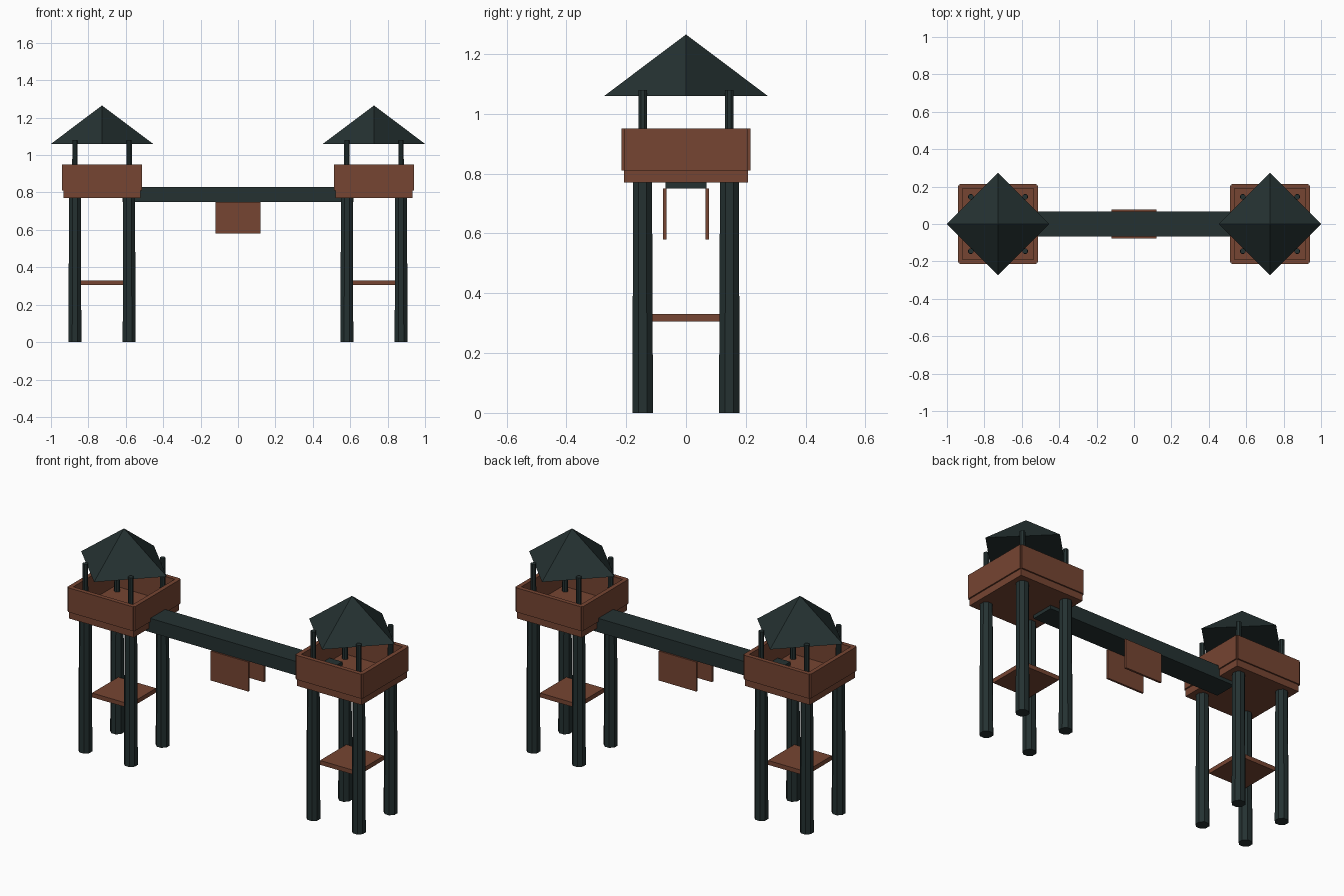
import bpy
import math

cube = bpy.data.objects.get("Cube")
if cube:
    bpy.data.objects.remove(cube, do_unlink=True)


def make_material(name, rgb):
    mat = bpy.data.materials.new(name)
    mat.use_nodes = True
    color = (*rgb, 1.0)
    mat.diffuse_color = color
    mat.node_tree.nodes["Principled BSDF"].inputs["Base Color"].default_value = color
    return mat


wood = make_material("reddish brown wood", (0.18, 0.059, 0.032))
dark = make_material("dark slate green", (0.018, 0.031, 0.031))


def finish(name, mat):
    obj = bpy.context.object
    obj.name = name
    obj.data.name = name
    obj.data.materials.append(mat)
    return obj


def box(name, low, high, mat):
    """Box between two opposite corners."""
    center = [(a + b) / 2 for a, b in zip(low, high)]
    bpy.ops.mesh.primitive_cube_add(size=1, location=center)
    obj = finish(name, mat)
    obj.scale = [b - a for a, b in zip(low, high)]
    return obj


def cone(name, sides, r_low, r_high, x, y, z_low, z_high, mat, turn=0):
    """Upright prism, frustum or pyramid."""
    bpy.ops.mesh.primitive_cone_add(
        vertices=sides, radius1=r_low, radius2=r_high, depth=z_high - z_low,
        location=(x, y, (z_low + z_high) / 2), rotation=(0, 0, turn))
    return finish(name, mat)


POST = 0.145      # post offset from the tower centre
FLOOR = 0.207     # half width of the floor
OUT, IN = 0.215, 0.19   # outer and inner faces of the parapet
FLAT = math.pi / 8


def tower(side, cx):
    # Platforms
    box(f"{side}_platform_floor", (cx - FLOOR, -FLOOR, 0.77), (cx + FLOOR, FLOOR, 0.81), wood)
    box(f"{side}_lower_shelf", (cx - 0.12, -0.12, 0.305), (cx + 0.12, 0.12, 0.33), wood)

    # Parapet panels on the four sides
    for sign, end in ((-1, "front"), (1, "back")):
        a, b = sorted((sign * IN, sign * OUT))
        box(f"{side}_{end}_parapet", (cx - FLOOR, a, 0.81), (cx + FLOOR, b, 0.95), wood)
    for sign, end in ((-1, "right"), (1, "left")):
        a, b = sorted((sign * IN, sign * OUT))
        box(f"{side}_{end}_parapet", (cx + a, -FLOOR, 0.81), (cx + b, FLOOR, 0.95), wood)

    # Legs and slimmer roof posts
    for sx, xname in ((-1, "right"), (1, "left")):
        for sy, yname in ((-1, "front"), (1, "back")):
            x, y = cx + sx * POST, sy * POST
            cone(f"{side}_{yname}_{xname}_leg", 8, 0.0375, 0.034, x, y, 0, 0.78, dark, FLAT)
            cone(f"{side}_{yname}_{xname}_roof_post", 8, 0.016, 0.015, x, y, 0.8, 1.08, dark, FLAT)

    # Pyramid roof with its corners on the axes
    cone(f"{side}_roof", 4, 0.273, 0, cx, 0, 1.06, 1.265, dark)


tower("left_tower", 0.727)
tower("right_tower", -0.727)

# Beam bridge and the boards hung below it
box("bridge_beam", (-0.618, -0.068, 0.75), (0.618, 0.068, 0.83), dark)
for sign, end in ((-1, "front"), (1, "back")):
    a, b = sorted((sign * 0.065, sign * 0.077))
    box(f"{end}_hanging_board", (-0.12, a, 0.58), (0.12, b, 0.75), wood)
